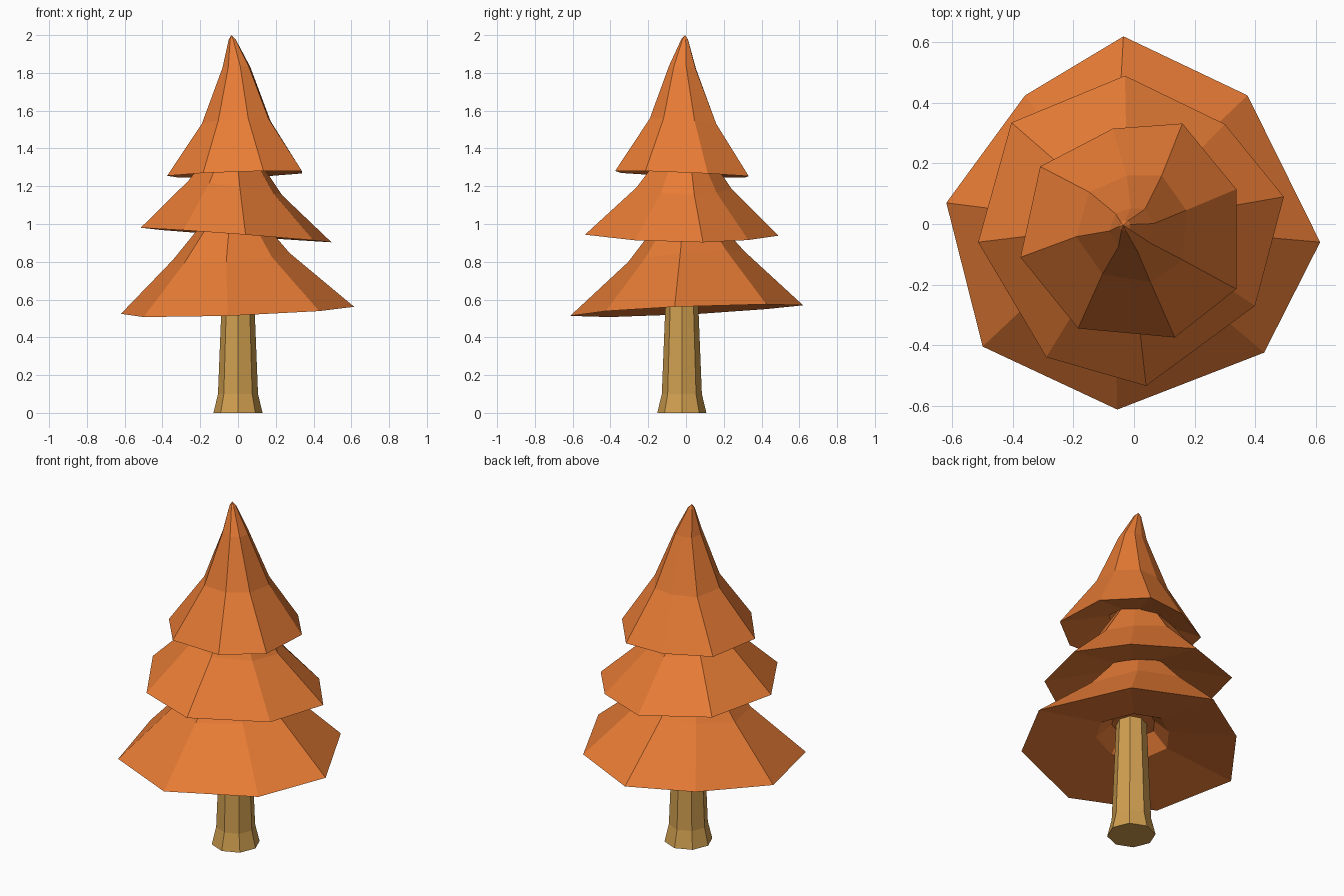
import bpy, bmesh, math
from mathutils import Matrix, Vector

cube = bpy.data.objects.get("Cube")
if cube:
    bpy.data.objects.remove(cube, do_unlink=True)


def make_material(name, color):
    mat = bpy.data.materials.new(name)
    mat.use_nodes = True
    mat.diffuse_color = color
    mat.node_tree.nodes["Principled BSDF"].inputs["Base Color"].default_value = color
    return mat


def loft(name, rings, mat):
    """Skin a stack of equal-sided rings, closing both ends with a cap or a point."""
    bm = bmesh.new()
    loops = [[bm.verts.new(p) for p in ring] for ring in rings]
    for low, high in zip(loops, loops[1:]):
        n = len(low)
        for i in range(n):
            j = (i + 1) % n
            bm.faces.new((low[i], low[j], high[j], high[i]))
    bm.faces.new(loops[0][::-1])
    bm.faces.new(loops[-1])
    bmesh.ops.remove_doubles(bm, verts=bm.verts, dist=0.0005)
    bmesh.ops.recalc_face_normals(bm, faces=bm.faces)
    mesh = bpy.data.meshes.new(name)
    bm.to_mesh(mesh)
    bm.free()
    mesh.materials.append(mat)
    obj = bpy.data.objects.new(name, mesh)
    bpy.context.collection.objects.link(obj)
    return obj


def foliage_tier(name, rim, height, tilt, levels):
    """Tilted skirt: levels are (scale of rim, rise, shift x, shift y, twist in degrees)."""
    rings = []
    for scale, rise, dx, dy, twist in levels:
        turn = Matrix.Rotation(math.radians(twist), 3, 'Z')
        lean = min(1, scale * 2)
        rings.append([turn @ Vector((x * scale, y * scale, 0)) +
                      Vector((dx, dy, height + rise + (tilt[0] * x + tilt[1] * y) * lean))
                      for x, y in rim])
    return loft(name, rings, orange)


orange = make_material("autumn orange", (0.8, 0.2, 0.036, 1))
bark = make_material("tan bark", (0.63, 0.345, 0.08, 1))

# Trunk: octagonal, flared at the foot
trunk_levels = [(0, 0.13), (0.1, 0.106), (0.75, 0.08)]
loft("trunk", [[Vector((r * math.cos(math.tau * i / 8), r * math.sin(math.tau * i / 8) - 0.022, z))
                for i in range(8)] for z, r in trunk_levels], bark)

# Underside rising inward to a recessed hollow, shared by every tier
hollow = [(0.2, 0.14, 0, 0, 0), (0.34, 0.065, 0, 0, 0), (1, 0, 0, 0, 0)]

# Lower foliage
foliage_tier("lower_foliage",
             [(0.615, -0.06), (0.375, 0.425), (-0.035, 0.62), (-0.36, 0.425),
              (-0.62, 0.07), (-0.50, -0.405), (-0.055, -0.613), (0.43, -0.425)],
             0.543, (0.035, 0.045),
             hollow + [(0.5, 0.285, -0.035, 0, 0), (0.13, 0.56, -0.03, 0, 0)])

# Middle foliage
foliage_tier("middle_foliage",
             [(0.495, 0.09), (0.30, 0.33), (-0.03, 0.49), (-0.405, 0.335),
              (-0.515, -0.06), (-0.29, -0.44), (0.04, -0.535), (0.40, -0.27)],
             0.941, (-0.075, -0.01),
             hollow + [(0.49, 0.25, -0.01, 0, 0), (0.14, 0.5, -0.02, 0, 0)])

# Upper foliage, drawn out to the tip
foliage_tier("upper_foliage",
             [(0.338, 0.115), (0.16, 0.332), (-0.07, 0.315), (-0.31, 0.19),
              (-0.375, -0.11), (-0.185, -0.345), (0.135, -0.375), (0.338, -0.215)],
             1.262, (0.03, -0.04),
             hollow + [(0.5, 0.277, 0, 0, -4), (0.2, 0.567, -0.005, -0.012, -8),
                       (0.05, 0.715, -0.03, -0.005, -8), (0, 0.738, -0.035, -0.005, 0)])
